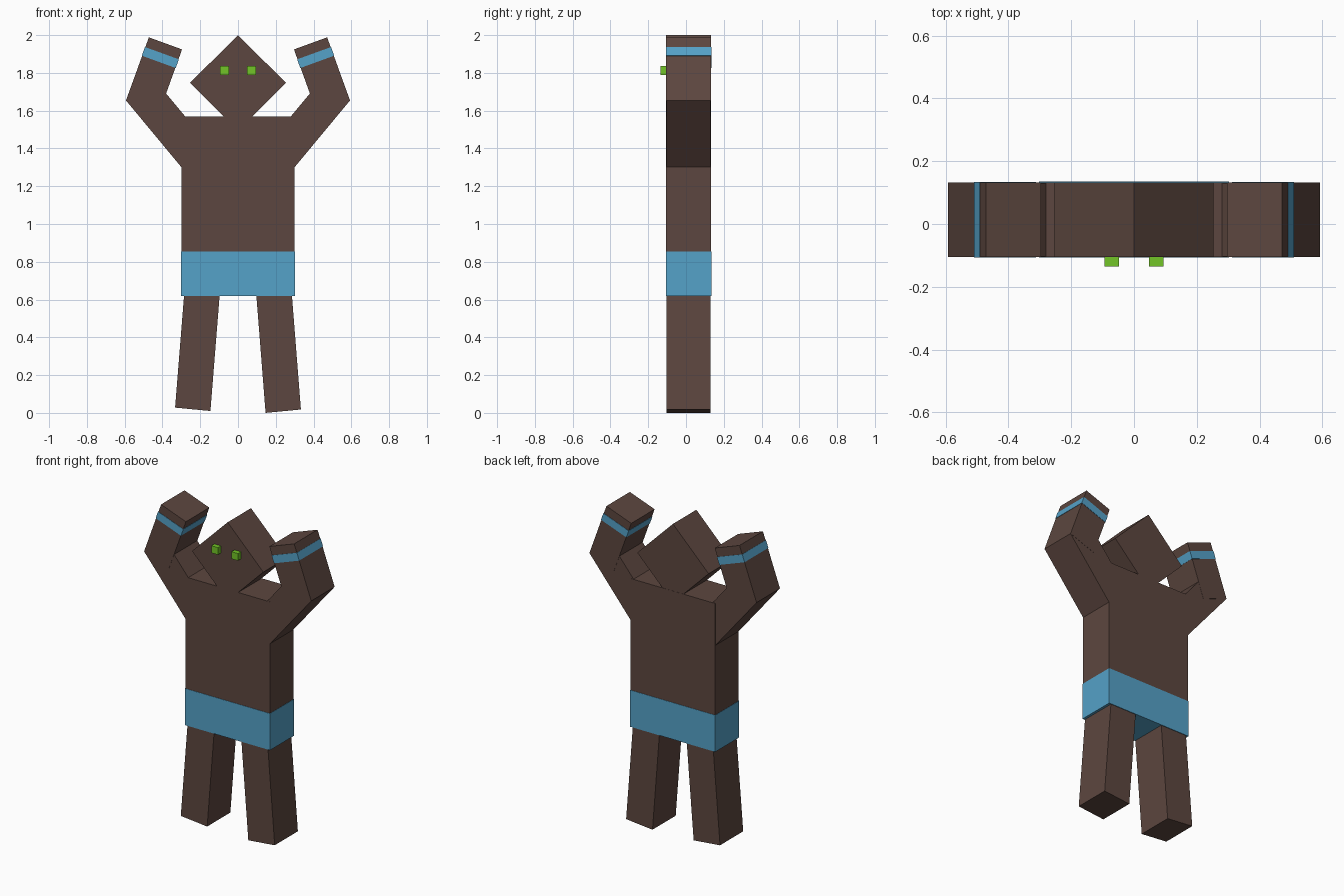
import bpy, bmesh
from mathutils import Vector

if "Cube" in bpy.data.objects:
    bpy.data.objects.remove(bpy.data.objects["Cube"])


def material(name, rgb):
    m = bpy.data.materials.new(name)
    m.diffuse_color = (*rgb, 1)
    m.use_nodes = True
    m.node_tree.nodes["Principled BSDF"].inputs["Base Color"].default_value = m.diffuse_color
    return m


brown = material("brown", (0.108, 0.062, 0.05))
blue = material("blue", (0.09, 0.36, 0.58))
green = material("green", (0.17, 0.56, 0.02))


def slab(name, profile, y0, y1, mat):
    """Extrude an x-z outline from y0 to y1."""
    bm = bmesh.new()
    face = bm.faces.new([bm.verts.new((x, y0, z)) for x, z in profile])
    ext = bmesh.ops.extrude_face_region(bm, geom=[face])
    moved = [g for g in ext["geom"] if isinstance(g, bmesh.types.BMVert)]
    bmesh.ops.translate(bm, verts=moved, vec=(0, y1 - y0, 0))
    bmesh.ops.recalc_face_normals(bm, faces=bm.faces)
    me = bpy.data.meshes.new(name)
    bm.to_mesh(me)
    bm.free()
    me.materials.append(mat)
    bpy.context.collection.objects.link(bpy.data.objects.new(name, me))


def rect(x0, x1, z0, z1):
    return [(x0, z0), (x1, z0), (x1, z1), (x0, z1)]


def limb(a, b, width, side, grow=0.0):
    """Box outline whose outer edge runs a-b, with thickness towards the body."""
    a, b = Vector(a), Vector(b)
    d = (b - a).normalized()
    n = Vector((-d.y, d.x))
    if n.x > 0:
        n = -n
    a, b = a - n * grow, b - n * grow
    w = n * (width + 2 * grow)
    return [(side * p.x, p.y) for p in (a, b, b + w, a + w)]


BACK, FRONT = 0.132, -0.105

# Torso, waist wrap and diamond head
slab("torso", rect(-0.3, 0.3, 0.64, 1.57), FRONT, BACK + 0.001, brown)
slab("waist_wrap", rect(-0.302, 0.302, 0.62, 0.855), FRONT - 0.002, BACK + 0.003, blue)
slab("head", [(0, 1.495), (0.253, 1.748), (0, 2.0), (-0.253, 1.748)], FRONT, BACK, brown)

elbow, tip = Vector((0.593, 1.654)), Vector((0.472, 1.988))
down = (elbow - tip).normalized()
for side, label in ((-1, "left"), (1, "right")):
    # Raised arm: upper arm, forearm and wrist band
    slab(label + "_upper_arm", limb(elbow, (0.27, 1.265), 0.187, side), FRONT + 0.001, BACK - 0.001, brown)
    slab(label + "_forearm", limb(elbow, tip, 0.187, side), FRONT, BACK, brown)
    slab(label + "_wrist_band", limb(tip + down * 0.055, tip + down * 0.104, 0.187, side, 0.002),
         FRONT - 0.002, BACK + 0.002, blue)
    # Splayed leg
    lift = 0.012 if side < 0 else 0.002
    leg = [(0.095, 0.65), (0.282, 0.666), (0.333, 0.016 + lift), (0.146, lift - 0.002)]
    slab(label + "_leg", [(side * x, z) for x, z in leg], FRONT + 0.001, BACK - 0.001, brown)
    # Eye
    cx = 0.071 * side
    slab(label + "_eye", rect(cx - 0.023, cx + 0.023, 1.79, 1.836), -0.135, FRONT + 0.01, green)
